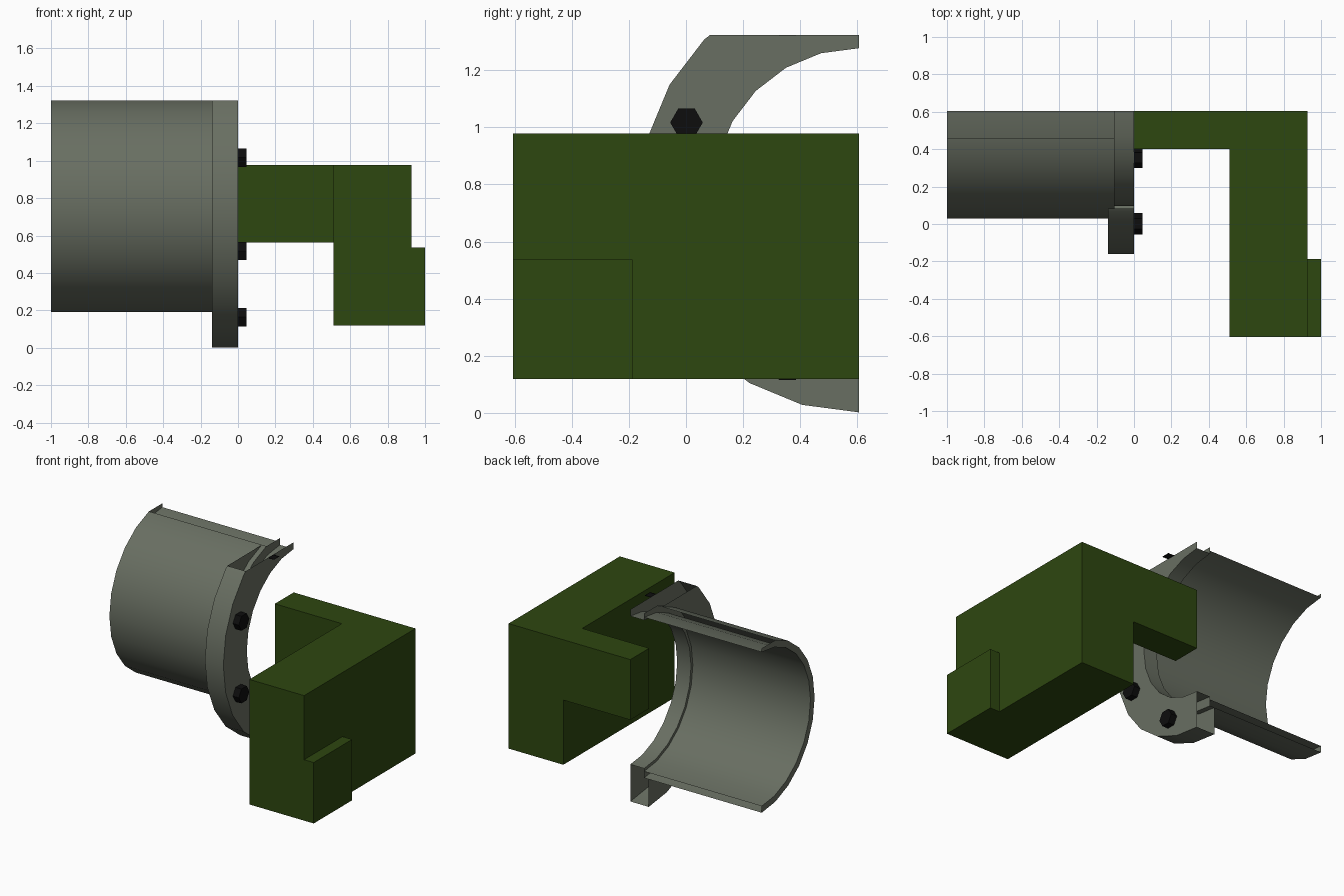
import bpy, bmesh, math
from mathutils import Matrix, Vector

if "Cube" in bpy.data.objects:
    bpy.data.objects.remove(bpy.data.objects["Cube"])

CY, CZ = 0.605, 0.767      # pipe axis (runs along x)
TOP = 1.323                # everything is trimmed at this height


def material(name, rgb):
    m = bpy.data.materials.new(name)
    m.diffuse_color = (*rgb, 1)
    m.use_nodes = True
    m.node_tree.nodes["Principled BSDF"].inputs["Base Color"].default_value = m.diffuse_color
    return m


GREY = material("grey_metal", (0.14, 0.158, 0.122))
GREEN = material("dark_green", (0.027, 0.063, 0.005))
BLACK = material("black", (0.004, 0.004, 0.004))


def finish(bm, name, mat, smooth=False):
    me = bpy.data.meshes.new(name)
    bm.to_mesh(me)
    bm.free()
    me.materials.append(mat)
    ob = bpy.data.objects.new(name, me)
    bpy.context.collection.objects.link(ob)
    if smooth:
        bpy.context.view_layer.objects.active = ob
        ob.select_set(True)
        bpy.ops.object.shade_smooth_by_angle(angle=math.radians(30))
        ob.select_set(False)
    return ob


def trim_top(bm):
    bmesh.ops.bisect_plane(bm, geom=bm.verts[:] + bm.edges[:] + bm.faces[:],
                           plane_co=(0, 0, TOP), plane_no=(0, 0, 1), clear_outer=True)


def half_revolve(name, profile, mat):
    """Sweep (x, radius) points through the half turn facing -y, left open at the cut."""
    bm = bmesh.new()
    rows = []
    for x, r in profile:
        row = []
        for k in range(13):
            a = math.radians(-90 + 15 * k)
            row.append(bm.verts.new((x, CY - r * math.cos(a), CZ + r * math.sin(a))))
        rows.append(row)
    for p, q in zip(rows, rows[1:]):
        for k in range(12):
            bm.faces.new((p[k], q[k], q[k + 1], p[k + 1]))
    trim_top(bm)
    return finish(bm, name, mat, True)


def box(name, lo, hi, mat):
    lo, hi = Vector(lo), Vector(hi)
    bm = bmesh.new()
    bmesh.ops.create_cube(bm, size=1, matrix=Matrix.Translation((lo + hi) / 2)
                          @ Matrix.Diagonal((*(hi - lo), 1)))
    return finish(bm, name, mat)


# half pipe and its hollow flange
half_revolve("half_pipe", [(-0.105, 0.53), (-1, 0.53), (-1, 0.575), (-0.105, 0.575)], GREY)
half_revolve("flange", [(-0.14, 0.575), (-0.14, 0.765), (0, 0.765), (0, 0.51),
                        (-0.105, 0.51), (-0.105, 0.575)], GREY)

# hexagonal bolt heads around the flange, the top one is trimmed to a sliver
for i, deg in enumerate((-67.5, -22.5, 22.5, 67.5)):
    a = math.radians(deg)
    y, z = CY - 0.653 * math.cos(a), CZ + 0.653 * math.sin(a)
    bm = bmesh.new()
    bmesh.ops.create_cone(bm, cap_ends=True, segments=6, radius1=0.057, radius2=0.057,
                          depth=0.045, matrix=Matrix.Translation((0.0225, y, z))
                          @ Matrix.Rotation(math.radians(90), 4, 'Y'))
    # turn each hexagon so that its flats lie at top and bottom
    pts = [v.co for v in bm.verts]
    if max(p.z for p in pts) - z > 0.053:
        bmesh.ops.rotate(bm, verts=bm.verts, cent=(0, y, z),
                         matrix=Matrix.Rotation(math.radians(30), 3, 'X'))
    trim_top(bm)
    finish(bm, f"bolt_{i + 1}", BLACK)

# green bracket: arm, main block and end pad
box("bracket_arm", (0, 0.4, 0.563), (0.51, 0.605, 0.978), GREEN)
box("bracket_block", (0.51, -0.605, 0.118), (0.927, 0.605, 0.978), GREEN)
box("bracket_pad", (0.927, -0.605, 0.118), (1.0, -0.188, 0.537), GREEN)
